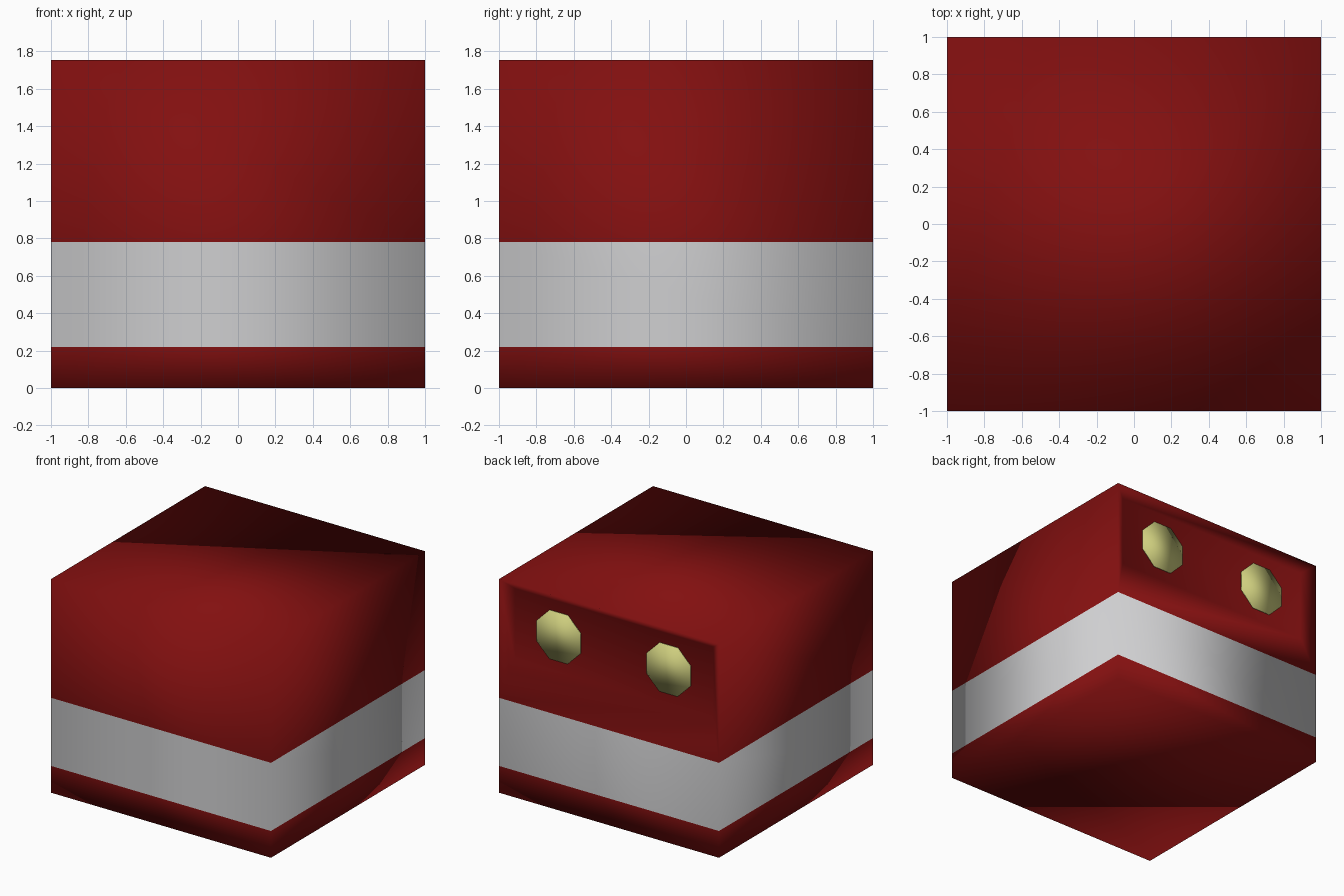
import bpy, bmesh, math
from mathutils import Matrix, Vector

if "Cube" in bpy.data.objects:
    bpy.data.objects.remove(bpy.data.objects["Cube"])


def material(name, rgb):
    m = bpy.data.materials.new(name)
    m.diffuse_color = (*rgb, 1.0)
    m.use_nodes = True
    m.node_tree.nodes["Principled BSDF"].inputs["Base Color"].default_value = m.diffuse_color
    return m


RED = material("dark red", (0.225, 0.005, 0.005))
WHITE = material("light grey", (0.62, 0.62, 0.63))
YELLOW = material("pale yellow", (0.62, 0.62, 0.21))

HEIGHT = 1.755
BAND = (0.22, 0.78)          # lower and upper edge of the painted band


def finish(name, bm, mats):
    for f in bm.faces:
        f.smooth = True
    bmesh.ops.recalc_face_normals(bm, faces=bm.faces[:])
    me = bpy.data.meshes.new(name)
    bm.to_mesh(me)
    bm.free()
    for m in mats:
        me.materials.append(m)
    ob = bpy.data.objects.new(name, me)
    bpy.context.collection.objects.link(ob)
    return ob


# Body: a smooth-shaded box cut at the band edges
bm = bmesh.new()
bmesh.ops.create_cube(bm, size=1, matrix=Matrix.Translation((0, 0, HEIGHT / 2))
                      @ Matrix.Diagonal((2, 2, HEIGHT, 1)))
for z in BAND:
    bmesh.ops.bisect_plane(bm, geom=bm.verts[:] + bm.edges[:] + bm.faces[:],
                           plane_co=(0, 0, z), plane_no=(0, 0, 1))

# Shallow recess in the upper back panel
back = next(f for f in bm.faces
            if f.normal.y > 0.9 and f.calc_center_median().z > BAND[1])
bmesh.ops.inset_individual(bm, faces=[back], thickness=0.1)
mid = back.calc_center_median().z
for v in back.verts:
    v.co = Vector((math.copysign(0.9, v.co.x), 0.935,
                   1.68 if v.co.z > mid else 1.10))

# Band colour by height
for f in bm.faces:
    f.material_index = int(BAND[0] < f.calc_center_median().z < BAND[1]
                           and abs(f.normal.z) < 0.1)
finish("body", bm, [RED, WHITE])

# Two octagonal lamps in the recess
for side, x in (("left", -0.5), ("right", 0.5)):
    bm = bmesh.new()
    bmesh.ops.create_cone(bm, cap_ends=True, segments=8, radius1=0.216,
                          radius2=0.216, depth=0.009,
                          matrix=Matrix.Translation((x, 0.938, 1.39))
                          @ Matrix.Rotation(math.pi / 2, 4, 'X')
                          @ Matrix.Rotation(math.pi / 8, 4, 'Z'))
    finish(side + "_lamp", bm, [YELLOW])
